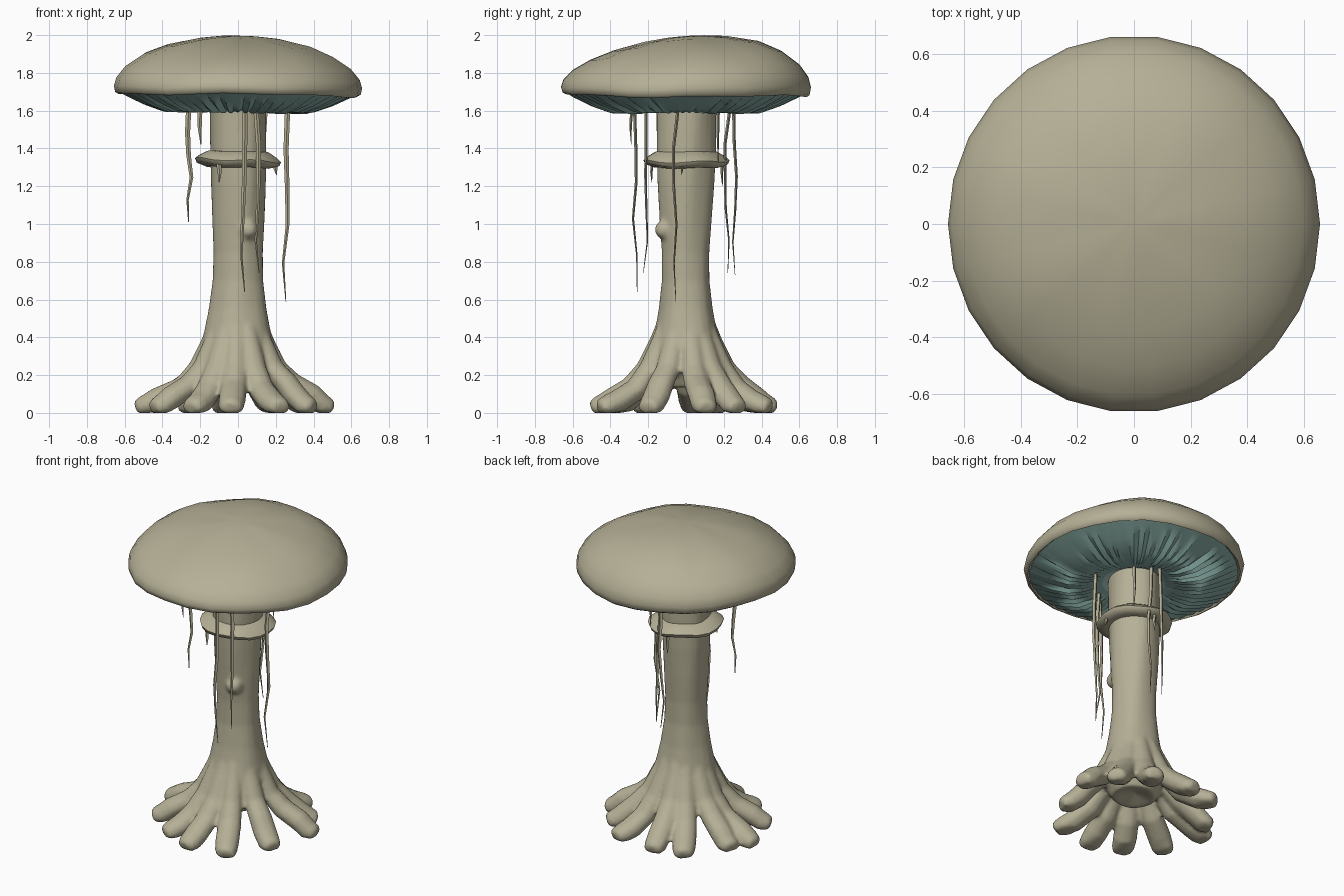
import bpy, bmesh, math, random
from mathutils import Vector

random.seed(4)
if "Cube" in bpy.data.objects:
    bpy.data.objects.remove(bpy.data.objects["Cube"])


def material(name, rgb):
    m = bpy.data.materials.new(name)
    m.use_nodes = True
    m.diffuse_color = (*rgb, 1)
    bsdf = next(n for n in m.node_tree.nodes if n.type == "BSDF_PRINCIPLED")
    bsdf.inputs["Base Color"].default_value = (*rgb, 1)
    return m


flesh = material("mushroom beige", (0.465, 0.433, 0.305))
teal = material("gill teal", (0.28, 0.47, 0.425))
pale_teal = material("pale teal", (0.42, 0.62, 0.59))


def bridge(bm, a, b):
    """Join two rings; a ring of one vertex is a pole."""
    n = max(len(a), len(b))
    for i in range(n):
        j = (i + 1) % n
        quad = [a[i % len(a)], a[j % len(a)], b[j % len(b)], b[i % len(b)]]
        bm.faces.new(list(dict.fromkeys(quad)))


def lathe(bm, profile, sides, warp):
    rings = []
    for r, z in profile:
        ring = []
        for i in range(sides if r else 1):
            a = math.tau * i / sides
            rr, zz = warp(r, z, a)
            ring.append(bm.verts.new((rr * math.cos(a), rr * math.sin(a), zz)))
        rings.append(ring)
    for a, b in zip(rings, rings[1:]):
        bridge(bm, a, b)


def tube(bm, path, radii, sides, side, flat):
    rings = []
    for i, p in enumerate(path):
        t = (path[min(i + 1, len(path) - 1)] - path[max(i - 1, 0)]).normalized()
        up = t.cross(side)
        ring = []
        for k in range(sides):
            a = math.tau * k / sides
            v = p + radii[i] * (side * math.cos(a) + up * math.sin(a) * flat)
            v.z = max(v.z, 0)
            ring.append(bm.verts.new(v))
        rings.append(ring)
    for a, b in zip(rings, rings[1:]):
        bridge(bm, a, b)
    bm.faces.new(rings[0])
    bm.faces.new(rings[-1])


def finish(bm, name, mats, angle=60):
    bmesh.ops.recalc_face_normals(bm, faces=bm.faces)
    me = bpy.data.meshes.new(name)
    bm.to_mesh(me)
    bm.free()
    for m in mats:
        me.materials.append(m)
    me.shade_smooth()
    me.set_sharp_from_angle(angle=math.radians(angle))
    ob = bpy.data.objects.new(name, me)
    bpy.context.scene.collection.objects.link(ob)
    return ob


# Cap: broad uneven dome, fuller at the back, with a thin rolled lip
def cap_warp(r, z, a):
    wob = 0.005 * math.sin(3 * a + 9 * r) + 0.004 * math.sin(7 * a + 1)
    lift = 0.25 * (z - 1.7) * math.sin(a) * r - 0.012 * r * math.cos(a)
    return r * (1.01 - 0.007 * math.cos(2 * a)), z + wob * min(1, r * 2) + lift


bm = bmesh.new()
lathe(bm, [(0, 1.996), (0.1, 1.991), (0.22, 1.977), (0.38, 1.942), (0.5, 1.892),
           (0.595, 1.828), (0.642, 1.77), (0.655, 1.725), (0.648, 1.692),
           (0.632, 1.682), (0.6, 1.71)], 26, cap_warp)
finish(bm, "cap", [flesh])

# Gills: pleated dish under the cap, paler where it meets the stalk
SIDES = 108
pleat = [(-1) ** i * random.uniform(0.3, 1) for i in range(SIDES)]


def gill_warp(r, z, a):
    fold = pleat[round(a / math.tau * SIDES) % SIDES]
    depth = 0.014 * min(1, max(0, (r - 0.18) * 5), max(0, (0.65 - r) * 15))
    return r, z + fold * depth - 0.012 * r * math.cos(a)


bm = bmesh.new()
lathe(bm, [(0.642, 1.7), (0.6, 1.68), (0.5, 1.635), (0.4, 1.6),
           (0.3, 1.594), (0.19, 1.617), (0.13, 1.645)], SIDES, gill_warp)
for f in bm.faces:
    f.material_index = int(f.calc_center_median().xy.length < 0.18)
finish(bm, "gills", [teal, pale_teal], 50)

# Stalk and roots, fused into one organic body, slightly hollow underneath
bm = bmesh.new()


def stalk_warp(r, z, a):
    return r * (1 + 0.035 * math.sin(2 * a + 3 * z) + 0.02 * math.sin(5 * a - 4 * z)), z


lathe(bm, [(0, 0.17), (0.13, 0.13), (0.185, 0.22), (0.188, 0.35),
           (0.165, 0.46), (0.148, 0.55), (0.13, 0.7), (0.128, 0.85), (0.138, 1.02),
           (0.148, 1.22), (0.153, 1.4), (0.155, 1.68), (0, 1.68)], 24, stalk_warp)

# Each root: direction in degrees, reach, height of its knee
roots = [(11, 0.5, 0.03), (39, 0.46, 0.02), (68, 0.48, 0.0), (100, 0.47, 0.02),
         (125, 0.5, 0.0), (156, 0.48, 0.03), (178, 0.53, 0.01), (208, 0.5, 0.02),
         (237, 0.47, 0.0), (266, 0.49, 0.01), (293, 0.5, 0.0), (333, 0.44, 0.03)]
for deg, reach, knee in roots:
    a = math.radians(deg)
    out = Vector((math.cos(a), math.sin(a), 0))
    across = Vector((-math.sin(a), math.cos(a), 0))
    bend = random.uniform(-0.03, 0.03)
    steps = [(0.09, 0.55), (0.145, 0.38), (0.21, 0.235), (0.29, 0.125 + knee),
             (reach - 0.1, 0.062 + knee), (reach - 0.04, 0.038), (reach, 0.026),
             (reach + 0.012, 0.022)]
    path = [out * r + across * bend * (r / 0.5) ** 2 + Vector((0, 0, z)) for r, z in steps]
    tube(bm, path, [0.04, 0.058, 0.066, 0.072, 0.074, 0.07, 0.058, 0.035], 10, across, 0.85)

# Knob on the front of the stalk
knob = bmesh.ops.create_icosphere(bm, subdivisions=2, radius=0.052)
bmesh.ops.translate(bm, verts=knob["verts"], vec=(0.055, -0.115, 0.97))

stalk = finish(bm, "stalk_and_roots", [flesh])
fuse = stalk.modifiers.new("fuse", "REMESH")
fuse.mode = "VOXEL"
fuse.voxel_size = 0.013
fuse.use_smooth_shade = True
soft = stalk.modifiers.new("soften", "SMOOTH")
soft.factor = 0.5
soft.iterations = 4


# Ring skirt around the stalk
def ring_warp(r, z, a):
    k = max(0, r - 0.12) * 10
    return (r * (1 + 0.012 * math.sin(5 * a) * k),
            z + k * (0.006 * math.sin(4 * a) - 0.01 * math.cos(a)))


bm = bmesh.new()
lathe(bm, [(0.12, 1.392), (0.165, 1.382), (0.205, 1.358), (0.228, 1.338),
           (0.22, 1.318), (0.17, 1.3), (0.12, 1.31)], 20, ring_warp)
finish(bm, "ring", [flesh])

# Hanging strands: x, y, top, bottom
strands = [(-0.255, -0.13, 1.6, 1.01), (-0.2, -0.29, 1.61, 1.42),
           (0.025, -0.27, 1.61, 0.64), (0.1, -0.215, 1.6, 0.74),
           (0.25, -0.055, 1.6, 0.59), (0.05, 0.22, 1.6, 0.74),
           (0.0, 0.26, 1.6, 0.73), (0.14, 0.17, 1.6, 1.33)]
drips = [(-0.1, -0.18, 1.33, 1.22), (0.2, -0.02, 1.33, 1.26), (0.0, 0.19, 1.33, 1.2)]
bm = bmesh.new()
for x, y, top, bottom in strands + drips:
    n = 6 if top - bottom > 0.3 else 3
    sway = 0.013 if n > 3 else 0.004
    path = [Vector((x + random.uniform(-sway, sway), y + random.uniform(-sway, sway),
                    top + (bottom - top) * k / (n - 1))) for k in range(n)]
    radii = [0.014 * (1 - 0.85 * (k / (n - 1)) ** 2) for k in range(n)]
    tube(bm, path, radii, 4, Vector((1, 0, 0)), 0.6)
finish(bm, "strands", [flesh])
